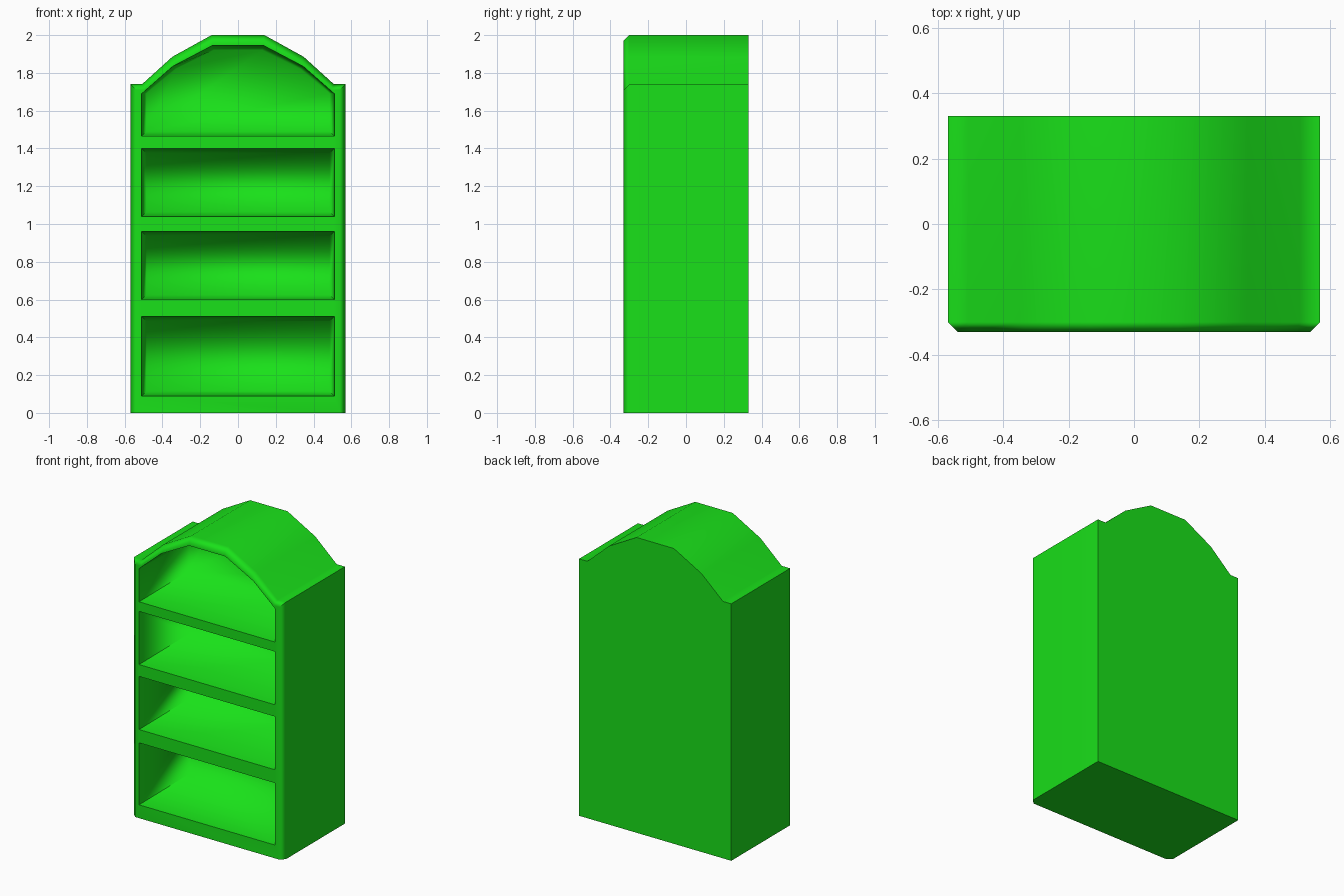
import bpy, bmesh, math

if "Cube" in bpy.data.objects:
    bpy.data.objects.remove(bpy.data.objects["Cube"])

FRONT, BACK = -0.33, 0.33
CAVITY_BACK = 0.17
TAPER = 0.025


def mirrored(half):
    """Close a right-hand half profile (bottom to top) by mirroring in x."""
    return half + [(-x, z) for x, z in reversed(half)]


def loft(bm, ring_a, y_a, ring_b, y_b):
    a = [bm.verts.new((x, y_a, z)) for x, z in ring_a]
    b = [bm.verts.new((x, y_b, z)) for x, z in ring_b]
    n = len(a)
    bm.faces.new(a)
    bm.faces.new(b[::-1])
    for i in range(n):
        bm.faces.new((a[i], b[i], b[(i + 1) % n], a[(i + 1) % n]))


def to_object(bm, name):
    bmesh.ops.recalc_face_normals(bm, faces=bm.faces[:])
    mesh = bpy.data.meshes.new(name)
    bm.to_mesh(mesh)
    bm.free()
    obj = bpy.data.objects.new(name, mesh)
    bpy.context.collection.objects.link(obj)
    return obj


# Arched cabinet body, chamfered around the front except along the floor
outer = mirrored([(0.57, 0), (0.57, 1.74), (0.508, 1.74), (0.348, 1.885), (0.14, 2.0)])
bm = bmesh.new()
loft(bm, outer, FRONT, outer, BACK)
bmesh.ops.recalc_face_normals(bm, faces=bm.faces[:])
rim = [e for e in bm.edges
       if all(abs(v.co.y - FRONT) < 1e-4 for v in e.verts)
       and any(v.co.z > 0.01 for v in e.verts)]
bmesh.ops.bevel(bm, geom=rim, offset=0.03, offset_type='OFFSET',
                segments=1, affect='EDGES', clamp_overlap=False)
cabinet = to_object(bm, "bookcase")

# Tapered shelf compartments: three rectangular and one arched
openings = [mirrored([(0.51, lo), (0.51, hi)])
            for lo, hi in ((0.09, 0.51), (0.60, 0.96), (1.04, 1.40))]
openings.append(mirrored([(0.51, 1.465), (0.51, 1.69), (0.345, 1.835), (0.135, 1.945)]))


def tapered(ring, amount):
    lo, hi = min(z for _, z in ring), max(z for _, z in ring)
    w = max(x for x, _ in ring)
    mid, half = (lo + hi) / 2, (hi - lo) / 2
    return [(x * (1 - amount / w), mid + (z - mid) * (1 - amount / half)) for x, z in ring]


bm = bmesh.new()
lead = 0.02
for ring in openings:
    grow = -TAPER * lead / (CAVITY_BACK - FRONT)
    loft(bm, tapered(ring, grow), FRONT - lead, tapered(ring, TAPER), CAVITY_BACK)
cutter = to_object(bm, "compartment_cutter")
cutter.hide_render = True

# Hollow out the compartments
bpy.context.view_layer.objects.active = cabinet
cabinet.select_set(True)
cut = cabinet.modifiers.new("compartments", 'BOOLEAN')
cut.operation = 'DIFFERENCE'
cut.solver = 'EXACT'
cut.object = cutter
bpy.ops.object.modifier_apply(modifier=cut.name)
bpy.data.objects.remove(cutter)

# Smooth shading: crisp outer corners and lips, soft chamfers and cavity backs
bm = bmesh.new()
bm.from_mesh(cabinet.data)
for f in bm.faces:
    f.smooth = True
for e in bm.edges:
    cavity_back = all(abs(v.co.y - CAVITY_BACK) < 1e-3 for v in e.verts)
    if not cavity_back and e.calc_face_angle(0) > math.radians(52):
        e.smooth = False
bm.to_mesh(cabinet.data)
bm.free()
weighted = cabinet.modifiers.new("weighted_normals", 'WEIGHTED_NORMAL')
weighted.keep_sharp = True

# Green paint
paint = bpy.data.materials.new("green_paint")
paint.diffuse_color = (0.01, 0.75, 0.01, 1)
paint.use_nodes = True
paint.node_tree.nodes["Principled BSDF"].inputs["Base Color"].default_value = paint.diffuse_color
cabinet.data.materials.clear()
cabinet.data.materials.append(paint)
